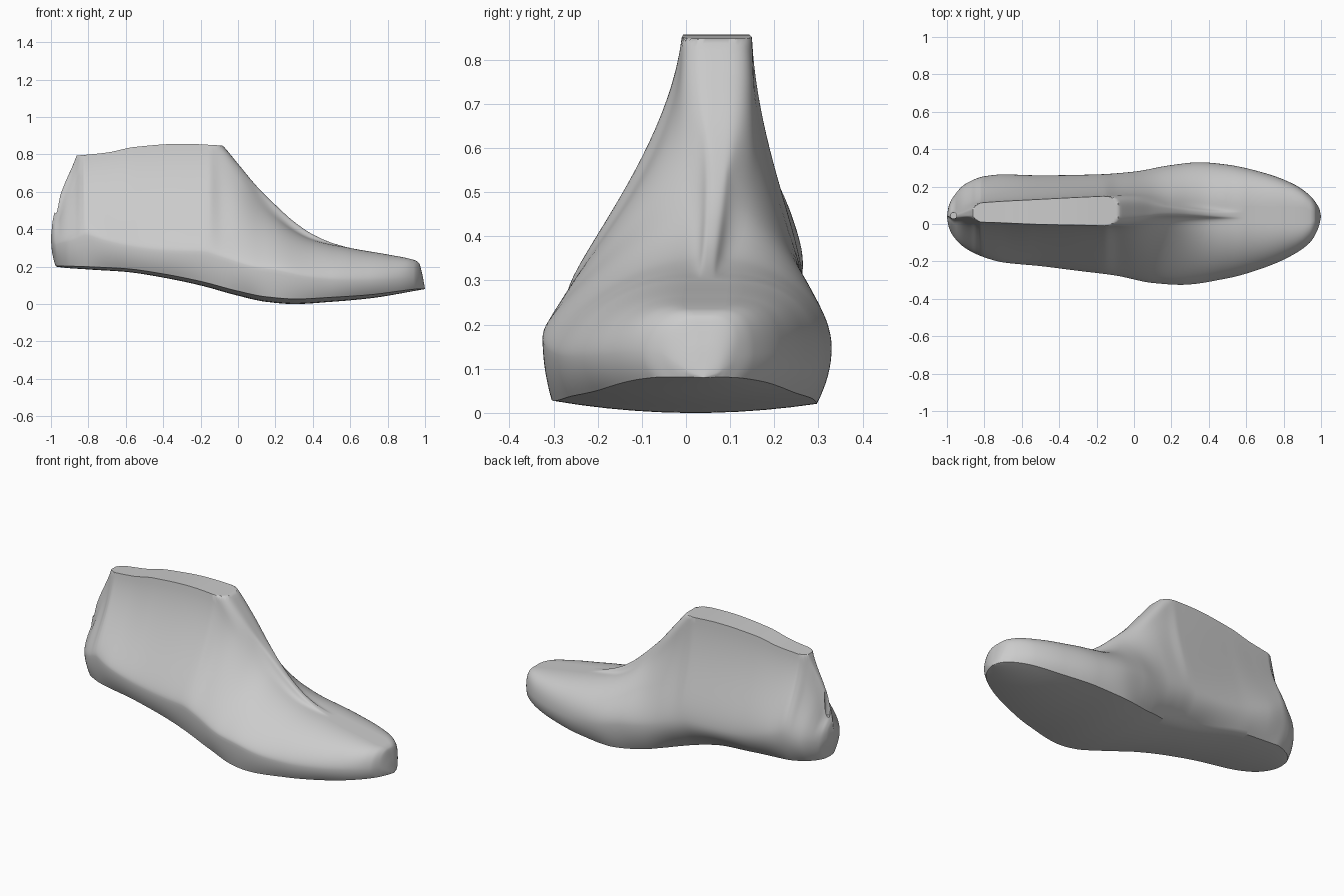
import bpy, bmesh, math

if "Cube" in bpy.data.objects:
    bpy.data.objects.remove(bpy.data.objects["Cube"])


def smooth_curve(*knots):
    """Return a function through (x, value) knots without overshoot."""
    xs, ys = zip(*knots)
    count = len(xs)
    slope = [(ys[i + 1] - ys[i]) / (xs[i + 1] - xs[i]) for i in range(count - 1)]
    tangent = [slope[0]]
    for a, b in zip(slope, slope[1:]):
        tangent.append(2 * a * b / (a + b) if a * b > 0 else 0)
    tangent.append(slope[-1])

    def value(x):
        x = min(max(x, xs[0]), xs[-1])
        i = max(k for k in range(count - 1) if xs[k] <= x)
        h = xs[i + 1] - xs[i]
        t = (x - xs[i]) / h
        return ((1 + 2 * t) * (1 - t) ** 2 * ys[i] + t * (1 - t) ** 2 * h * tangent[i]
                + t * t * (3 - 2 * t) * ys[i + 1] + t * t * (t - 1) * h * tangent[i + 1])
    return value


def bezier(points, t):
    while len(points) > 1:
        points = [tuple(a + (b - a) * t for a, b in zip(p, q)) for p, q in zip(points, points[1:])]
    return points[0]


# Side profile: underside, ridge line, the plate that trims the ridge, widest height
bottom = smooth_curve((-1, .34), (-.993, .27), (-.97, .2), (-.8, .185), (-.6, .172), (-.4, .142),
                      (-.2, .1), (0, .045), (.15, .012), (.3, 0), (.5, .012), (.7, .03), (1, .08))
ridge = smooth_curve((-1, .36), (-.99, .45), (-.97, .525), (-.93, .635), (-.87, .775), (-.84, .87),
                     (-.8, .95), (-.2, .97), (-.09, .858), (0, .75), (.1, .63), (.2, .53),
                     (.3, .44), (.4, .372), (.5, .328), (.6, .3), (.8, .265), (.94, .236),
                     (.967, .22), (.985, .16), (1, .08))
plate = smooth_curve((-1, .785), (-.85, .795), (-.7, .81), (-.55, .84), (-.3, .857), (-.09, .848))
belly = smooth_curve((-1, .4), (-.9, .28), (-.5, .17), (0, .25), (.3, .36), (.95, .4))

# Plan outlines: widest line, sole edge and shoulder below the ridge, one curve per side
wide_left = smooth_curve((-1, .04), (-.992, .09), (-.97, .14), (-.9, .215), (-.8, .255), (-.7, .265),
                         (-.5, .26), (-.2, .265), (0, .28), (.2, .315), (.35, .33), (.5, .317),
                         (.7, .272), (.85, .215), (.94, .153), (.975, .11), (.992, .078), (1, .04))
wide_right = smooth_curve((-1, .04), (-.992, -.01), (-.97, -.06), (-.9, -.13), (-.8, -.178),
                          (-.7, -.205), (-.5, -.225), (-.3, -.25), (-.1, -.275), (.1, -.315),
                          (.25, -.325), (.5, -.29), (.7, -.232), (.84, -.17), (.94, -.1),
                          (.975, -.045), (.992, 0), (1, .04))
sole_left = smooth_curve((-.98, .04), (-.968, .09), (-.94, .13), (-.9, .165), (-.8, .2), (-.6, .2),
                         (-.3, .15), (-.1, .18), (.1, .25), (.33, .297), (.5, .287), (.7, .245),
                         (.85, .195), (.95, .13), (.985, .085), (1, .04))
sole_right = smooth_curve((-.98, .04), (-.968, -.01), (-.94, -.06), (-.9, -.1), (-.8, -.145),
                          (-.6, -.18), (-.3, -.215), (0, -.265), (.22, -.305), (.5, -.265),
                          (.7, -.205), (.85, -.145), (.95, -.073), (.985, -.012), (1, .04))
shoulder_left = smooth_curve((-1, .04), (-.95, .085), (-.85, .11), (-.5, .132), (-.2, .147),
                             (0, .155), (.2, .14), (.5, .1), (.9, .09), (1, .04))
shoulder_right = smooth_curve((-1, .04), (-.95, 0), (-.85, .01), (-.5, -.002), (-.2, -.008),
                              (0, -.015), (.2, -.005), (.5, 0), (.9, -.01), (1, .04))

# Flank character: dome depth above the shoulder, its slope there, and upright start
dome = smooth_curve((-1, 0), (-.985, .05), (-.95, .12), (-.8, .12), (-.7, .09), (.1, .08),
                    (.3, .05), (.5, .01), (.6, 0), (1, 0))
crown = smooth_curve((-1, .5), (-.93, .3), (-.8, .12), (-.12, .12), (0, .2), (.2, .35),
                     (.45, .55), (.8, .68), (.95, .8), (1, .6))
hang = smooth_curve((-1, .2), (-.9, .35), (-.8, .45), (-.1, .45), (0, .36), (.2, .22),
                    (.4, .06), (.5, .01), (1, .01))
upright = smooth_curve((-1, .55), (-.86, .35), (-.7, .22), (0, .22), (.4, .5), (.8, .7), (1, .6))


def flank(x, wide, sole, shoulder, lift):
    """Points from the sole edge over the widest line and shoulder to the ridge."""
    low, high = bottom(x), ridge(x)
    mid = low + belly(x) * (high - low)
    edge = (sole(x), low + .08 * abs(sole(x) - .04))
    widest = (wide(x), mid)
    neck = (shoulder(x), min(high - dome(x), plate(x)))
    rise = neck[1] - mid
    lean, drop = crown(x) * (wide(x) - neck[0]), hang(x) * rise
    lower = [edge, (wide(x), (edge[1] + mid) / 2), widest]
    upper = [widest, (wide(x), mid + lift * upright(x) * rise),
             (neck[0] + lean, neck[1] - drop), neck]
    # The ridge cap leaves the shoulder along the same tangent
    crest = ((shoulder_left(x) + shoulder_right(x)) / 2, high)
    reach = min((high - neck[1]) / max(drop, .0001),
                .8 * abs(crest[0] - neck[0]) / max(abs(lean), .0001))
    cap = [neck, (neck[0] - reach * lean, neck[1] + reach * drop),
           ((neck[0] + crest[0]) / 2, high), crest]
    points = [bezier(lower, i / 8) for i in range(8)]
    points += [bezier(upper, i / 22) for i in range(22)]
    points += [bezier(cap, i / 14) for i in range(15)]
    return [(y, min(z, plate(x))) for y, z in points]


def section(x):
    left = flank(x, wide_left, sole_left, shoulder_left, 1)
    right = flank(x, wide_right, sole_right, shoulder_right, .5)
    a, b = right[0], left[0]
    dip = 2 * bottom(x) - (a[1] + b[1]) / 2
    under = [bezier([a, ((a[0] + b[0]) / 2, dip), b], i / 10) for i in range(1, 10)]
    return left + right[-2::-1] + under


# Foot form: closed sections lofted from heel to toe, denser at both ends
steps = 260
bm = bmesh.new()
rings = []
for s in range(steps + 1):
    x = -math.cos(math.pi * s / steps)
    rings.append([bm.verts.new((x, y, z)) for y, z in section(x)])
for r, q in zip(rings, rings[1:]):
    for i in range(len(r)):
        j = (i + 1) % len(r)
        bm.faces.new((r[i], r[j], q[j], q[i]))
bm.faces.new(rings[0])
bm.faces.new(rings[-1])
bmesh.ops.remove_doubles(bm, verts=bm.verts, dist=.0003)
bmesh.ops.recalc_face_normals(bm, faces=bm.faces)
mesh = bpy.data.meshes.new("foot_form")
bm.to_mesh(mesh)
bm.free()
form = bpy.data.objects.new("foot_form", mesh)
bpy.context.collection.objects.link(form)

# Grey finish
grey = bpy.data.materials.new("plain_grey")
grey.use_nodes = True
grey.diffuse_color = (.6, .6, .6, 1)
grey.node_tree.nodes["Principled BSDF"].inputs["Base Color"].default_value = (.6, .6, .6, 1)
mesh.materials.append(grey)

# Small upright peg hole at the back of the heel
bpy.ops.mesh.primitive_cylinder_add(vertices=24, radius=.017, depth=.4, location=(-.965, .045, .64))
cutter = bpy.context.object
cutter.name = "peg_hole_cutter"
cutter.hide_render = True
hole = form.modifiers.new("peg_hole", 'BOOLEAN')
hole.operation = 'DIFFERENCE'
hole.object = cutter
bpy.ops.object.select_all(action='DESELECT')
form.select_set(True)
bpy.context.view_layer.objects.active = form
bpy.ops.object.modifier_apply(modifier=hole.name)
bpy.data.objects.remove(cutter)
bpy.ops.object.shade_smooth_by_angle(angle=math.radians(40))
